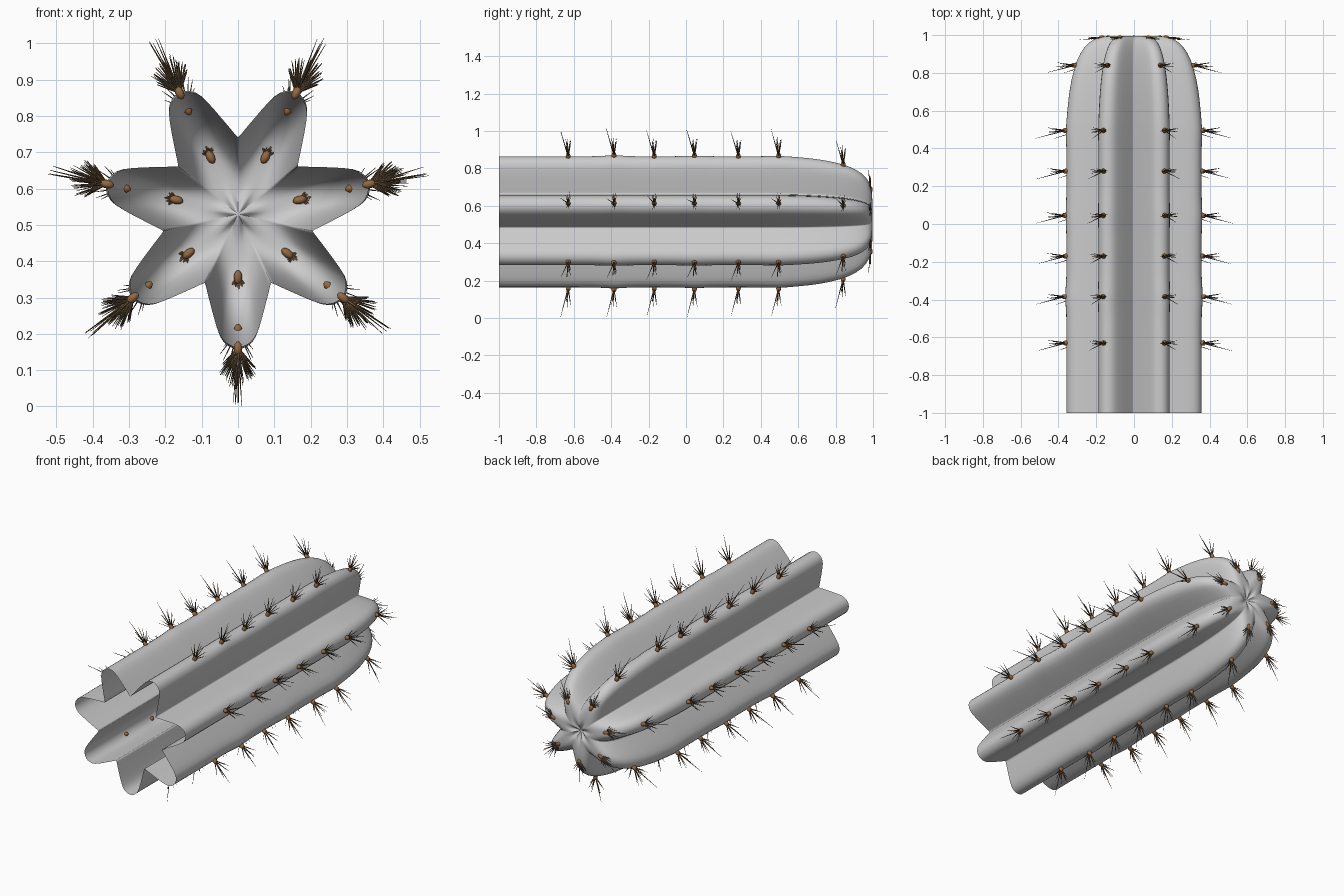
import bpy, bmesh, random
from math import sin, cos, pi, exp, sqrt
from mathutils import Vector, Matrix

if "Cube" in bpy.data.objects:
    bpy.data.objects.remove(bpy.data.objects["Cube"])

random.seed(4)
RIBS, CZ = 7, 0.53
AREOLE_Y = [-0.63, -0.385, -0.17, 0.045, 0.28, 0.495, 0.84, 0.985]
# half of one rib: distance along rib axis, half width
HALF = [(0.366, 0), (0.364, 0.014), (0.358, 0.027), (0.347, 0.040), (0.331, 0.050),
        (0.308, 0.0585), (0.28, 0.067), (0.252, 0.0745), (0.228, 0.081),
        (0.210, 0.0855), (0.198, 0.0885), (0.19, 0.0915)]
LOBE = [(u, -v) for u, v in HALF[:0:-1]] + HALF[:-1]


def rib_angle(k):
    return -pi / 2 + k * 2 * pi / RIBS


def bump(y):
    # gentle swelling of the rib crest at some areoles
    return sum(a * exp(-((y - c) / 0.07) ** 2) for c, a in ((-0.385, 0.006), (0.045, 0.004), (0.495, 0.003)))


def dome_y(s):
    return 0.45 + 0.547 * sqrt(max(0, 1 - s ** 5)) - 0.025 * exp(-(s / 0.13) ** 2)


def dome_scale(y):
    return 1 if y < 0.45 else max(0.01, 1 - ((y - 0.45) / 0.547) ** 2) ** 0.2


def make_object(name, bm, color=None):
    me = bpy.data.meshes.new(name)
    bm.normal_update()
    bm.to_mesh(me)
    bm.free()
    ob = bpy.data.objects.new(name, me)
    bpy.context.collection.objects.link(ob)
    for p in me.polygons:
        p.use_smooth = True
    if color:
        mat = bpy.data.materials.new(name + "_color")
        mat.diffuse_color = color
        mat.use_nodes = True
        mat.node_tree.nodes["Principled BSDF"].inputs["Base Color"].default_value = mat.diffuse_color
        me.materials.append(mat)
    return ob


# ribbed stem: open at the front, domed at the back
rings = [(-1 + 1.45 * i / 36, 1.0) for i in range(37)]
rings += [(dome_y(s), s) for s in (0.998, 0.994, 0.985, 0.97, 0.95, 0.92, 0.885, 0.84, 0.79, 0.73, 0.66,
                                   0.59, 0.52, 0.45, 0.38, 0.31, 0.25, 0.2, 0.15, 0.1, 0.06, 0.03)]
bm = bmesh.new()
prev = None
for y, s in rings:
    ring = []
    for k in range(RIBS):
        a = rib_angle(k)
        for u, v in LOBE:
            u += bump(y) * max(0, (u - 0.19) / 0.18)
            ring.append(bm.verts.new((s * (u * cos(a) - v * sin(a)), y, CZ + s * (u * sin(a) + v * cos(a)))))
    if prev:
        n = len(ring)
        for i in range(n):
            bm.faces.new((prev[i], ring[i], ring[(i + 1) % n], prev[(i + 1) % n]))
    prev = ring
tip = bm.verts.new((0, dome_y(0), CZ))
for i in range(len(prev)):
    bm.faces.new((prev[i], tip, prev[(i + 1) % len(prev)]))
bmesh.ops.recalc_face_normals(bm, faces=bm.faces)
make_object("cactus_stem", bm)

# spine fan: sideways tilt, lengthwise tilt, length
FAN = [(-0.95, 0.10, 0.065), (-0.68, -0.12, 0.085), (-0.45, 0.15, 0.09), (-0.2, -0.05, 0.105),
       (0.12, 0.16, 0.10), (0.35, -0.15, 0.095), (0.6, 0.12, 0.09), (0.9, -0.08, 0.07), (0, -0.26, 0.165)]

# areoles and spines along every rib crest
pads, spines = bmesh.new(), bmesh.new()
for k in range(RIBS):
    a = rib_angle(k)
    out = Vector((cos(a), 0, sin(a)))
    side = Vector((-sin(a), 0, cos(a)))
    along = Vector((0, 1, 0))
    for y in AREOLE_Y:
        r = 0.366 * dome_scale(y) + bump(y) if y < 0.95 else 0.17
        base = Vector((0, y, CZ)) + out * (r + 0.004)
        frame = Matrix((out, side, along)).transposed().to_4x4()
        mat = Matrix.Translation(base) @ frame @ Matrix.Diagonal((0.02, 0.012, 0.013, 1))
        bmesh.ops.create_uvsphere(pads, u_segments=10, v_segments=7, radius=1, matrix=mat)
        for t, l, length in FAN:
            if y > 0.95:
                l *= 0.3
                length *= 0.8
            d = (out + side * (t + random.uniform(-0.1, 0.1)) + along * l).normalized()
            length *= random.uniform(0.9, 1.02)
            m = Matrix.Translation(base + d * length / 2) @ d.to_track_quat('Z', 'Y').to_matrix().to_4x4()
            bmesh.ops.create_cone(spines, cap_ends=True, segments=5, radius1=0.0036, radius2=0.0006,
                                  depth=length, matrix=m)
make_object("areole_pads", pads, (0.30, 0.14, 0.05, 1))
make_object("spines", spines, (0.16, 0.10, 0.05, 1))
